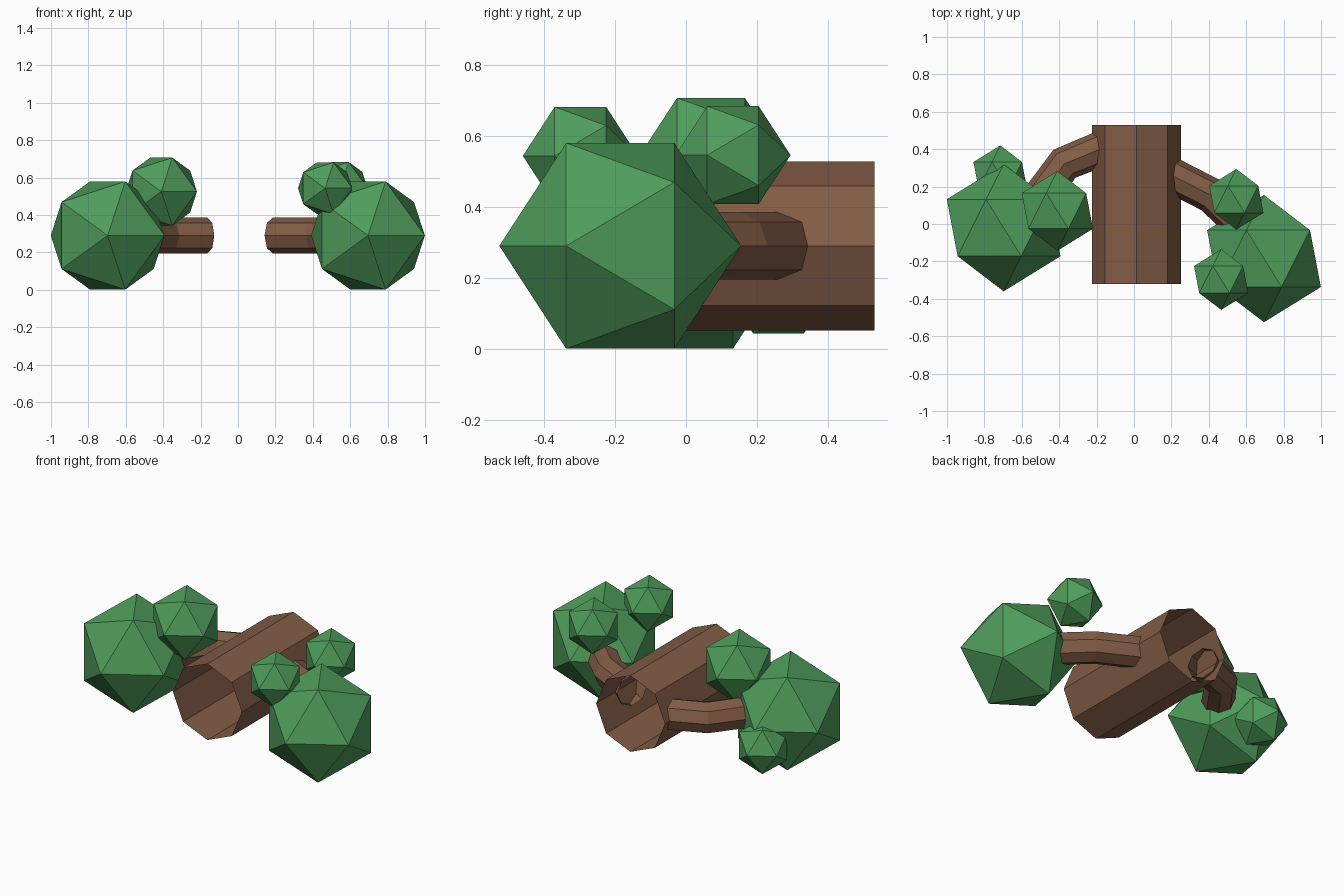
import bpy, bmesh, math
from mathutils import Vector

if "Cube" in bpy.data.objects:
    bpy.data.objects.remove(bpy.data.objects["Cube"])


def material(name, color):
    m = bpy.data.materials.new(name)
    m.diffuse_color = (*color, 1)
    m.use_nodes = True
    m.node_tree.nodes["Principled BSDF"].inputs["Base Color"].default_value = m.diffuse_color
    return m


BARK = material("brown bark", (0.223, 0.107, 0.061))
LEAF = material("leaf green", (0.078, 0.335, 0.105))
Z = 0.29  # height of the log's axis


def add_object(name, bm, mat):
    mesh = bpy.data.meshes.new(name)
    bm.to_mesh(mesh)
    bm.free()
    mesh.materials.append(mat)
    ob = bpy.data.objects.new(name, mesh)
    bpy.context.collection.objects.link(ob)
    return ob


def tube(name, path, radius, sides=8):
    """Open-ended tube swept along a level path of (x, y) points."""
    pts = [Vector((x, y, Z)) for x, y in path]
    bm = bmesh.new()
    rings = []
    for i, p in enumerate(pts):
        t = Vector()
        if i > 0:
            t += (p - pts[i - 1]).normalized()
        if i < len(pts) - 1:
            t += (pts[i + 1] - p).normalized()
        up = Vector((0, 0, 1))
        side = t.normalized().cross(up)
        rings.append([bm.verts.new(p + radius * (side * math.cos(a) + up * math.sin(a)))
                      for a in (2 * math.pi * j / sides for j in range(sides))])
    for a, b in zip(rings, rings[1:]):
        for j in range(sides):
            k = (j + 1) % sides
            bm.faces.new((a[j], b[j], b[k], a[k]))
    return add_object(name, bm, BARK)


def leaf_ball(name, center, radius):
    """Twenty-sided foliage ball with its point towards the front."""
    bm = bmesh.new()
    bmesh.ops.create_icosphere(bm, subdivisions=1, radius=radius)
    ob = add_object(name, bm, LEAF)
    ob.location = center
    ob.rotation_euler = (math.pi / 2, 0, 0)


# Hollow lying trunk
tube("trunk", [(0.0125, -0.32), (0.0125, 0.53)], 0.2375)

# Bent branches, starting inside the trunk and ending inside the foliage
tube("left_branch", [(-0.163, 0.408), (-0.372, 0.322), (-0.52, 0.12)], 0.095)
tube("right_branch", [(0.185, 0.269), (0.415, 0.152), (0.56, 0.013)], 0.095)

# Foliage
for name, center, radius in (
    ("left_foliage_large", (-0.697, -0.02, 0.29), 0.34),
    ("left_foliage_top", (-0.41, 0.07, 0.525), 0.213),
    ("left_foliage_back", (-0.715, 0.26, 0.18), 0.16),
    ("right_foliage_large", (0.695, -0.185, 0.29), 0.34),
    ("right_foliage_back", (0.547, 0.132, 0.545), 0.162),
    ("right_foliage_front", (0.466, -0.297, 0.543), 0.162),
):
    leaf_ball(name, center, radius)
